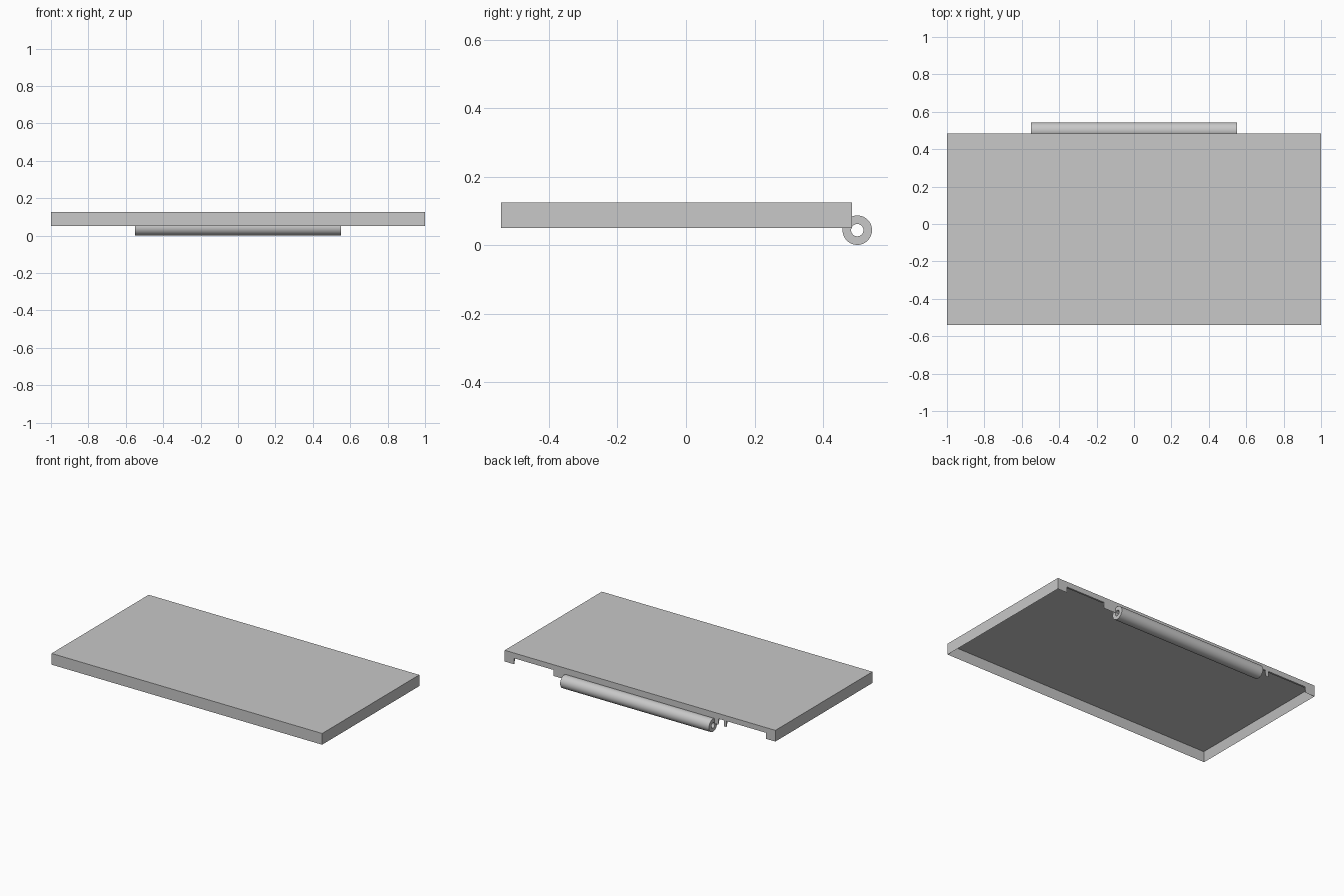
import bpy, bmesh
from math import tau, radians
from mathutils import Matrix, Vector

cube = bpy.data.objects.get("Cube")
if cube:
    bpy.data.objects.remove(cube, do_unlink=True)

grey = bpy.data.materials.new("plain grey")
grey.use_nodes = True
grey.diffuse_color = (0.58, 0.58, 0.58, 1)
grey.node_tree.nodes["Principled BSDF"].inputs["Base Color"].default_value = grey.diffuse_color


def add_object(name, bm):
    bmesh.ops.recalc_face_normals(bm, faces=bm.faces)
    mesh = bpy.data.meshes.new(name)
    bm.to_mesh(mesh)
    bm.free()
    mesh.materials.append(grey)
    obj = bpy.data.objects.new(name, mesh)
    bpy.context.collection.objects.link(obj)
    return obj


def box(bm, low, high):
    low, high = Vector(low), Vector(high)
    place = Matrix.Translation((low + high) / 2) @ Matrix.Diagonal((*(high - low), 1))
    return bmesh.ops.create_cube(bm, size=1, matrix=place)


FRONT, BACK, BOTTOM, TOP = -0.54, 0.485, 0.05, 0.125
WALL, ROOF = 0.025, 0.017

# Shallow lid, hollowed from below
bm = bmesh.new()
box(bm, (-1, FRONT, BOTTOM), (1, BACK, TOP))
under = min(bm.faces, key=lambda f: f.calc_center_median().z)
bmesh.ops.inset_region(bm, faces=[under], thickness=WALL)
for v in under.verts:
    v.co.z = TOP - ROOF
lid = add_object("lid", bm)

# Notches in the back wall, leaving corner feet and hinge mounts
bm = bmesh.new()
for x0, x1 in ((-0.93, -0.64), (-0.62, -0.58), (0.64, 0.93)):
    box(bm, (x0, BACK - WALL - 0.01, BOTTOM - 0.05), (x1, BACK + 0.05, 0.09))
cutter = add_object("notch_cutter", bm)
cutter.hide_render = True
cut = lid.modifiers.new("notches", "BOOLEAN")
cut.operation = "DIFFERENCE"
cut.solver = "EXACT"
cut.object = cutter
bpy.context.view_layer.objects.active = lid
bpy.ops.object.modifier_apply(modifier=cut.name)
bpy.data.objects.remove(cutter, do_unlink=True)

# Hollow hinge barrel, a rectangle turned about the x axis
HALF, OUTER, BORE = 0.55, 0.043, 0.018
centre = Vector((0, 0.5, 0.044))
bm = bmesh.new()
section = [bm.verts.new(centre + Vector((x, 0, r)))
           for x, r in ((-HALF, BORE), (HALF, BORE), (HALF, OUTER), (-HALF, OUTER))]
edges = [bm.edges.new((section[i - 1], section[i])) for i in range(4)]
bmesh.ops.spin(bm, geom=section + edges, cent=centre, axis=(1, 0, 0), angle=tau, steps=48)
bmesh.ops.remove_doubles(bm, verts=bm.verts, dist=0.0001)
barrel = add_object("hinge_barrel", bm)

bpy.ops.object.select_all(action="DESELECT")
barrel.select_set(True)
bpy.context.view_layer.objects.active = barrel
bpy.ops.object.shade_smooth_by_angle(angle=radians(30))
